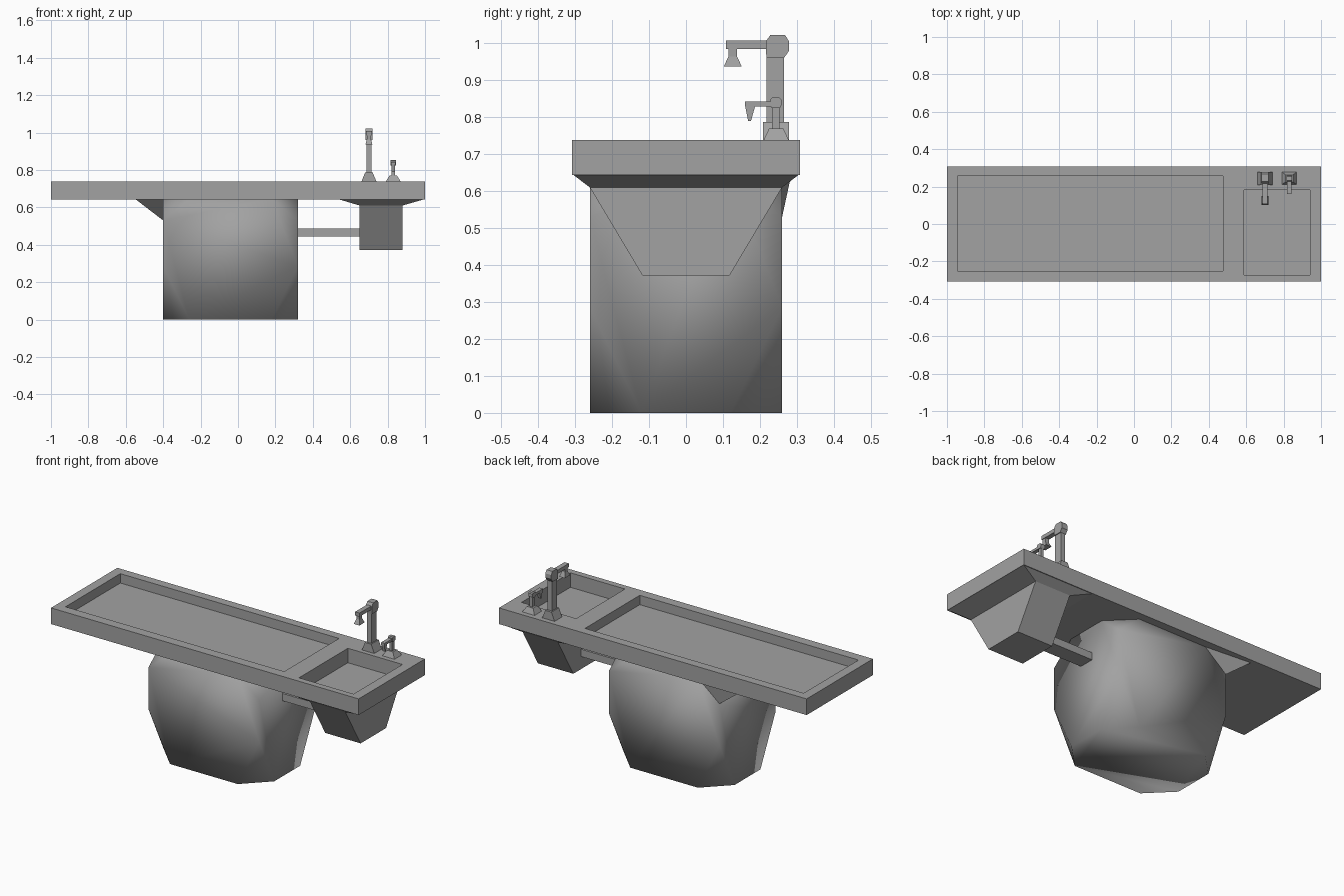
import bpy, bmesh

if "Cube" in bpy.data.objects:
    bpy.data.objects.remove(bpy.data.objects["Cube"])

grey = bpy.data.materials.new("stone_grey")
grey.use_nodes = True
GREY = (0.36, 0.36, 0.36, 1)
grey.diffuse_color = GREY
grey.node_tree.nodes["Principled BSDF"].inputs["Base Color"].default_value = GREY


def hull(name, points, smooth=False):
    """Convex solid around the given points."""
    bm = bmesh.new()
    for p in points:
        bm.verts.new(p)
    bmesh.ops.convex_hull(bm, input=bm.verts)
    bmesh.ops.dissolve_limit(bm, angle_limit=0.01, verts=bm.verts, edges=bm.edges)
    bmesh.ops.recalc_face_normals(bm, faces=bm.faces)
    for f in bm.faces:
        f.smooth = smooth
    mesh = bpy.data.meshes.new(name)
    bm.to_mesh(mesh)
    bm.free()
    mesh.materials.append(grey)
    ob = bpy.data.objects.new(name, mesh)
    bpy.context.collection.objects.link(ob)
    return ob


def rect(x0, x1, y0, y1, z):
    return [(x, y, z) for x in (x0, x1) for y in (y0, y1)]


def box(name, x0, x1, y0, y1, z0, z1):
    return hull(name, rect(x0, x1, y0, y1, z0) + rect(x0, x1, y0, y1, z1))


def side_profile(name, x, half, profile):
    """Side outline (y, z) extruded across x."""
    return hull(name, [(x + s * half, y, z) for s in (-1, 1) for y, z in profile])


# Table top with two sunken areas
top = box("table_top", -1, 1, -0.308, 0.308, 0.643, 0.738)
cutters = [box("tray_cutter", -0.945, 0.477, -0.252, 0.257, 0.683, 0.8),
           box("basin_cutter", 0.587, 0.942, -0.272, 0.182, 0.653, 0.8)]
bpy.context.view_layer.objects.active = top
for c in cutters:
    mod = top.modifiers.new("recess", "BOOLEAN")
    mod.operation = "DIFFERENCE"
    mod.solver = "EXACT"
    mod.object = c
    bpy.ops.object.modifier_apply(modifier=mod.name)
    bpy.data.objects.remove(c)

# Pedestal: full block in the middle, corners cut at top and bottom
CX, HX, HY, CUT = -0.04, 0.36, 0.26, 0.14


def octagon(z):
    return (rect(CX - HX, CX + HX, -HY + CUT, HY - CUT, z)
            + rect(CX - HX + CUT, CX + HX - CUT, -HY, HY, z))


left, right = CX - HX, CX + HX
hull("pedestal", octagon(0) + rect(left, right, -HY, HY, 0.285)
     + rect(left, right, -HY, HY, 0.53) + octagon(0.645), smooth=True)
hull("pedestal_bracket", [(left, HY, 0.53), (-0.55, 0.285, 0.645),
                          (left, HY - CUT, 0.645), (left + CUT, HY, 0.645)])

# Basin housing below the table, and the bar that ties it to the pedestal
hull("basin_flare", rect(0.535, 0.998, -0.305, 0.305, 0.644)
     + rect(0.65, 0.88, -0.26, 0.26, 0.61))
hull("basin_housing", rect(0.65, 0.88, -0.26, 0.26, 0.61)
     + rect(0.65, 0.88, -0.118, 0.118, 0.372))
box("connecting_bar", 0.3, 0.66, -0.045, 0.045, 0.445, 0.488)

# Tall tap
TX = 0.7
hull("tap_base", rect(TX - 0.04, TX + 0.04, 0.208, 0.278, 0.738)
     + rect(TX - 0.02, TX + 0.02, 0.208, 0.278, 0.787))
box("tap_column", TX - 0.014, TX + 0.014, 0.218, 0.265, 0.78, 0.98)
side_profile("tap_head", TX, 0.019, [
    (0.218, 0.96), (0.265, 0.96), (0.279, 0.98), (0.279, 1.005),
    (0.268, 1.022), (0.228, 1.022), (0.216, 1.005), (0.216, 0.98)])
box("tap_arm", TX - 0.014, TX + 0.014, 0.108, 0.22, 0.985, 1.007)
box("tap_neck", TX - 0.011, TX + 0.011, 0.115, 0.138, 0.96, 0.99)
hull("tap_nozzle", rect(TX - 0.011, TX + 0.011, 0.115, 0.138, 0.964)
     + rect(TX - 0.018, TX + 0.018, 0.102, 0.151, 0.937))

# Small tap
SX = 0.83
hull("small_tap_base", rect(SX - 0.04, SX + 0.04, 0.21, 0.278, 0.738)
     + rect(SX - 0.02, SX + 0.02, 0.225, 0.263, 0.77))
box("small_tap_stem", SX - 0.009, SX + 0.009, 0.233, 0.253, 0.765, 0.83)
side_profile("small_tap_head", SX, 0.014, [
    (0.232, 0.825), (0.254, 0.825), (0.258, 0.832), (0.258, 0.848),
    (0.253, 0.853), (0.233, 0.853), (0.228, 0.848), (0.228, 0.832)])
box("small_tap_arm", SX - 0.011, SX + 0.011, 0.16, 0.23, 0.829, 0.843)
side_profile("small_tap_spout", SX, 0.009, [
    (0.16, 0.83), (0.187, 0.83), (0.176, 0.79), (0.168, 0.79)])
